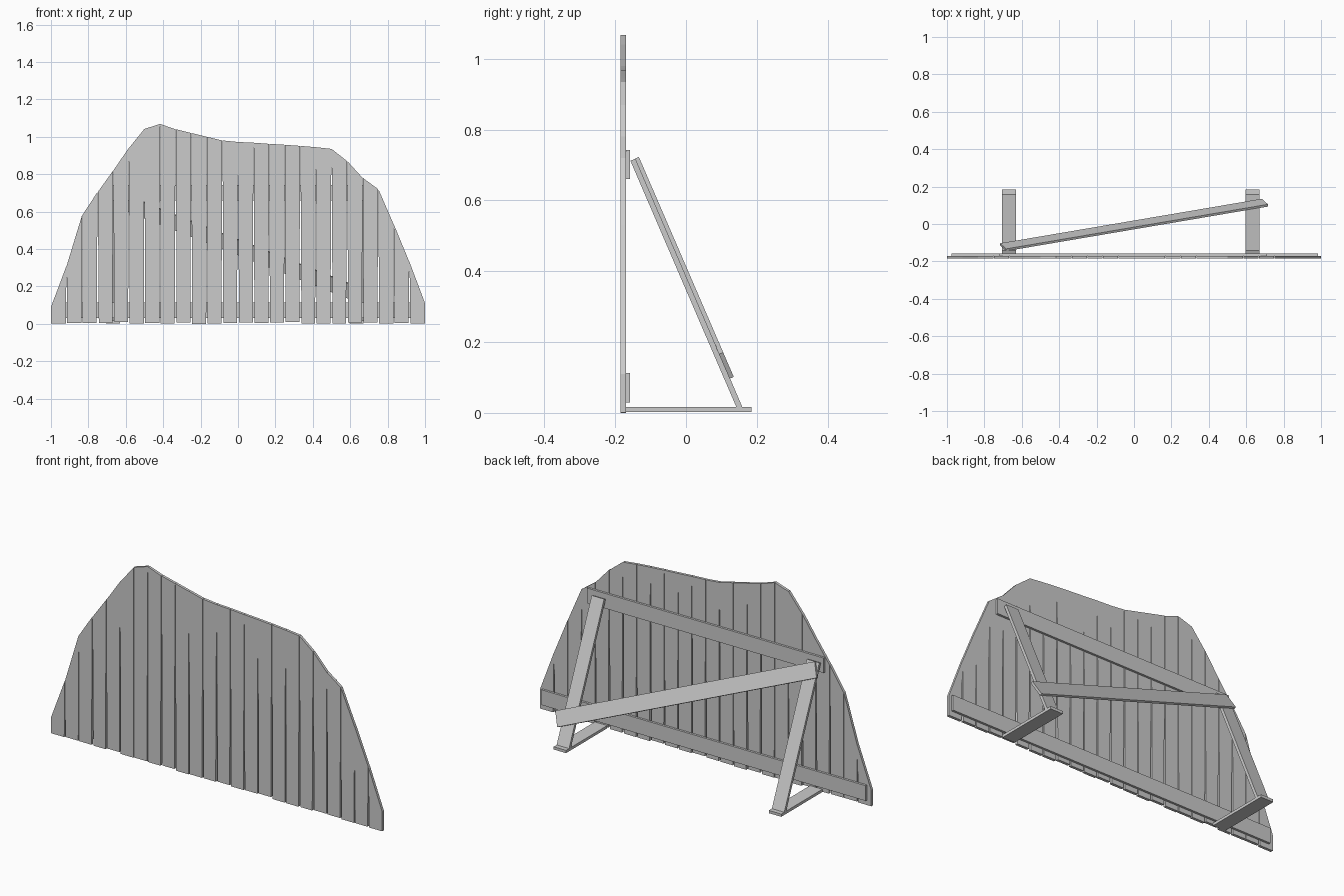
import bpy, bmesh, math, random
from mathutils import Vector

if "Cube" in bpy.data.objects:
    bpy.data.objects.remove(bpy.data.objects["Cube"])

random.seed(4)


def prism(name, points, offset):
    """Extrude a closed loop of 3D points along an offset vector."""
    bm = bmesh.new()
    face = bm.faces.new([bm.verts.new(p) for p in points])
    ext = bmesh.ops.extrude_face_region(bm, geom=[face])
    verts = [g for g in ext["geom"] if isinstance(g, bmesh.types.BMVert)]
    bmesh.ops.translate(bm, verts=verts, vec=offset)
    bmesh.ops.recalc_face_normals(bm, faces=bm.faces)
    mesh = bpy.data.meshes.new(name)
    bm.to_mesh(mesh)
    bm.free()
    obj = bpy.data.objects.new(name, mesh)
    bpy.context.collection.objects.link(obj)
    return obj


def box(name, x0, x1, y0, y1, z0, z1):
    pts = [(x0, y0, z0), (x1, y0, z0), (x1, y0, z1), (x0, y0, z1)]
    return prism(name, pts, Vector((0, y1 - y0, 0)))


# Panel outline: height at every plank joint, left to right
heights = [0.09, 0.31, 0.58, 0.705, 0.82, 0.94, 1.042, 1.068, 1.04, 1.02, 1.0,
           0.98, 0.972, 0.968, 0.962, 0.957, 0.951, 0.944, 0.935, 0.87, 0.78,
           0.72, 0.53, 0.33, 0.11]
count = len(heights) - 1
pitch = 2 / count

# Joints: half gap at the bottom and top, closed at the outer edges
gaps = [(random.uniform(0.002, 0.006), random.uniform(0.0003, 0.001))
        for _ in heights]
gaps[0] = gaps[-1] = (0, 0)

# Vertical planks, each slightly tapered
for i in range(count):
    xl, xr = -1 + i * pitch, -1 + (i + 1) * pitch
    (lb, lt), (rb, rt) = gaps[i], gaps[i + 1]
    base = 0 if i == 9 else random.uniform(0, 0.01)
    pts = [(xl + lb, -0.185, base), (xr - rb, -0.185, base),
           (xr - rt, -0.185, heights[i + 1]), (xl + lt, -0.185, heights[i])]
    prism(f"plank_{i + 1}", pts, Vector((0, 0.015, 0)))

# Horizontal rails on the back
box("lower_rail", -0.975, 0.985, -0.17, -0.158, 0.03, 0.113)
box("upper_rail", -0.72, 0.71, -0.17, -0.158, 0.66, 0.742)

# Feet and leaning struts
for side, x in (("left", -0.705), ("right", 0.595)):
    box(f"{side}_foot", x, x + 0.075, -0.17, 0.185, 0.002, 0.017)
    strut = [(x, 0.142, 0.017), (x, 0.159, 0.017),
             (x, -0.143, 0.718), (x, -0.157, 0.712)]
    prism(f"{side}_strut", strut, Vector((0.075, 0, 0)))

# Diagonal brace lying on the back of both struts
normal = Vector((0, 0.918, 0.396))
high = Vector((-0.70, -0.130, 0.683))
low = Vector((0.70, 0.108, 0.131))
low -= normal * (low - high).dot(normal)
across = normal.cross((low - high).normalized()) * 0.041
prism("diagonal_brace",
      [high - across, low - across, low + across, high + across],
      normal * 0.013)
